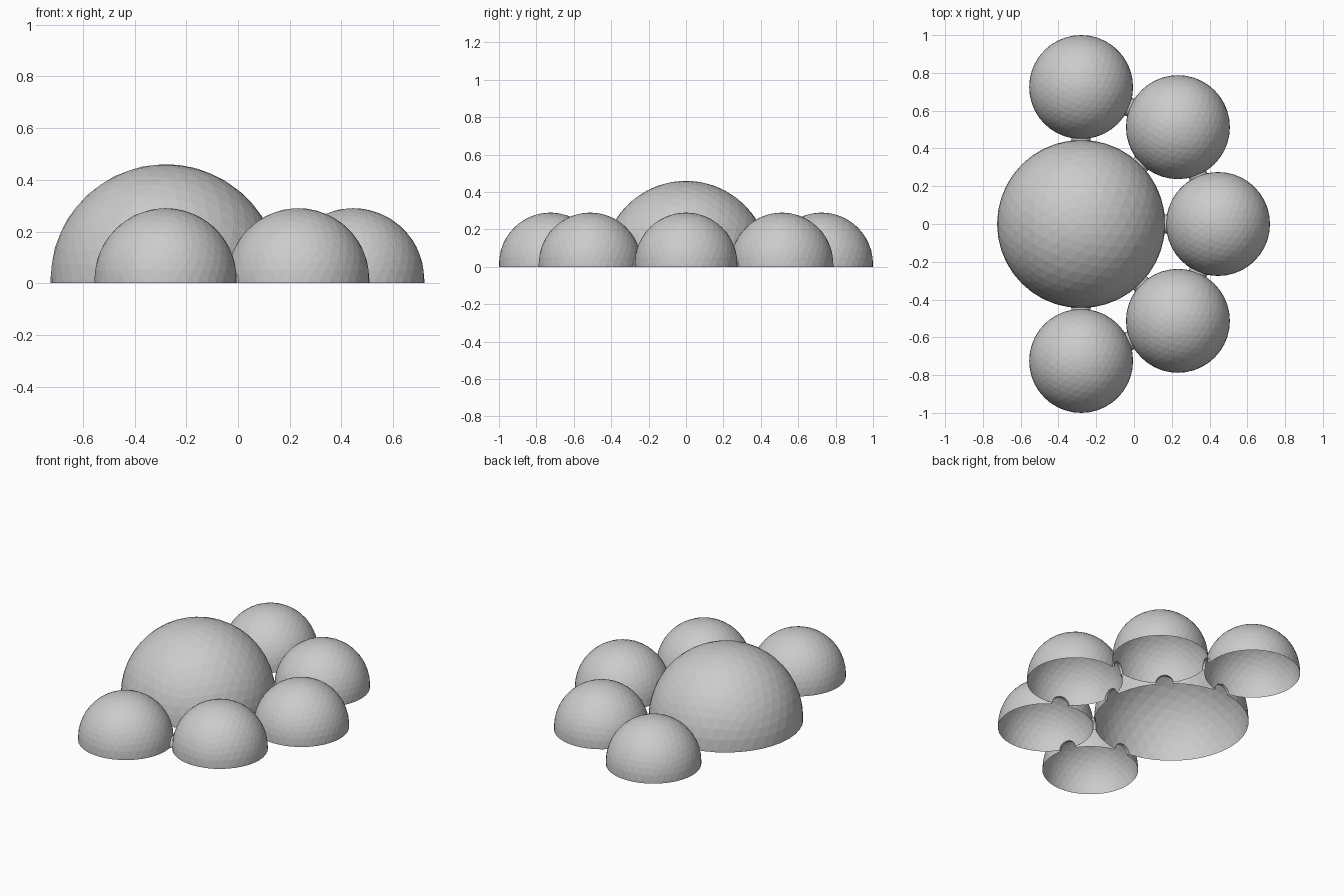
import bpy, bmesh, math
from mathutils import Vector, Matrix

if "Cube" in bpy.data.objects:
    bpy.data.objects.remove(bpy.data.objects["Cube"])

SKIRT = 0.015      # short vertical wall under each hemisphere
ARCH_R = 0.05      # doorway radius
HUB = Vector((-0.28, 0, 0))
HUB_R, POD_R, RING = 0.445, 0.275, 0.725


def add_object(name, bm):
    mesh = bpy.data.meshes.new(name)
    bm.to_mesh(mesh)
    bm.free()
    ob = bpy.data.objects.new(name, mesh)
    bpy.context.collection.objects.link(ob)
    return ob


def solid_dome(bm, centre, r):
    # geodesic hemisphere with a skirt, closed below for cutting
    bmesh.ops.create_icosphere(bm, subdivisions=4, radius=r)
    low = [v for v in bm.verts if v.co.z < -1e-4]
    bmesh.ops.delete(bm, geom=low, context='VERTS')
    rim = [e for e in bm.edges if e.is_boundary]
    ext = bmesh.ops.extrude_edge_only(bm, edges=rim)['geom']
    for v in ext:
        if isinstance(v, bmesh.types.BMVert):
            v.co.z = -SKIRT
    bmesh.ops.contextual_create(bm, geom=[e for e in ext if isinstance(e, bmesh.types.BMEdge)])
    bmesh.ops.recalc_face_normals(bm, faces=bm.faces)
    bmesh.ops.translate(bm, verts=bm.verts, vec=centre + Vector((0, 0, SKIRT)))


def arch(bm, start, direction, d0, d1, cutter):
    # half-round passage along a direction; the cutter version is closed
    side = Vector((-direction.y, direction.x, 0))
    pts = [(ARCH_R * math.cos(math.pi * i / 12), ARCH_R * math.sin(math.pi * i / 12)) for i in range(13)]
    if cutter:
        pts = [(ARCH_R, -0.05)] + pts + [(-ARCH_R, -0.05)]
    rows = [[bm.verts.new(start + direction * d + side * s + Vector((0, 0, z))) for s, z in pts]
            for d in (d0, d1)]
    n = len(pts)
    faces = [bm.faces.new((rows[0][i], rows[0][(i + 1) % n], rows[1][(i + 1) % n], rows[1][i]))
             for i in range(n if cutter else n - 1)]
    if cutter:
        faces += [bm.faces.new(rows[0]), bm.faces.new(rows[1])]
    bmesh.ops.recalc_face_normals(bm, faces=faces)


# layout: one hub, five pods around half a ring
domes = [("main_dome", HUB, HUB_R)]
for i in range(5):
    a = math.radians(-90 + 45 * i)
    domes.append((f"small_dome_{i + 1}", HUB + RING * Vector((math.cos(a), math.sin(a), 0)), POD_R))
links = [(0, i) for i in range(1, 6)] + [(i, i + 1) for i in range(1, 5)]

# dome shells with arched doorways
for k, (name, c, r) in enumerate(domes):
    bm = bmesh.new()
    solid_dome(bm, c, r)
    ob = add_object(name, bm)
    cb = bmesh.new()
    for a, b in links:
        if k in (a, b):
            other = domes[b if k == a else a][1]
            arch(cb, c, (other - c).normalized(), 0.5 * r, 1.3 * r, True)
    cut = add_object("doorway_cutter", cb)
    cut.hide_render = True
    mod = ob.modifiers.new("doorways", 'BOOLEAN')
    mod.operation, mod.solver, mod.object = 'DIFFERENCE', 'EXACT', cut
    dg = bpy.context.evaluated_depsgraph_get()
    mesh = bpy.data.meshes.new_from_object(ob.evaluated_get(dg))
    ob.modifiers.clear()
    ob.data = mesh
    bpy.data.objects.remove(cut)
    # drop floor and passage walls, leaving the thin open shell
    bm = bmesh.new()
    bm.from_mesh(mesh)
    mid = c + Vector((0, 0, SKIRT))
    bad = [f for f in bm.faces
           if f.normal.z < -0.9 or (f.calc_center_median() - mid).length < 0.93 * r]
    bmesh.ops.delete(bm, geom=bad, context='FACES')
    bm.to_mesh(mesh)
    bm.free()

# short passages joining the domes
for i, (a, b) in enumerate(links):
    (_, ca, ra), (_, cb_, rb) = domes[a], domes[b]
    d = cb_ - ca
    bm = bmesh.new()
    arch(bm, ca, d.normalized(), ra - 0.006, d.length - rb + 0.006, False)
    add_object(f"passage_{i + 1}", bm)
